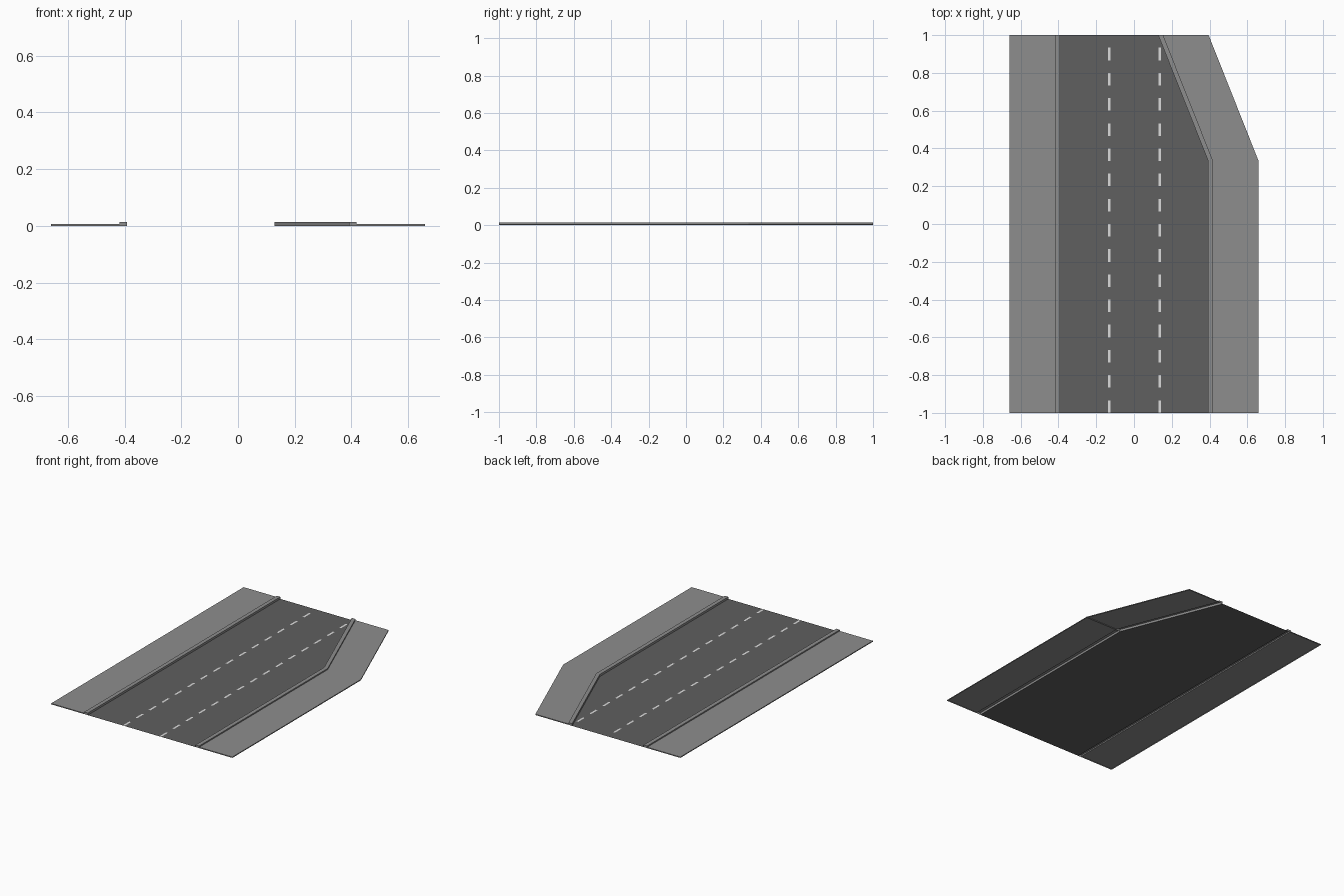
import bpy, bmesh

if "Cube" in bpy.data.objects:
    bpy.data.objects.remove(bpy.data.objects["Cube"])

def material(name, v):
    m = bpy.data.materials.new(name)
    m.diffuse_color = (v, v, v, 1)
    m.use_nodes = True
    m.node_tree.nodes["Principled BSDF"].inputs["Base Color"].default_value = m.diffuse_color
    return m

ASPHALT = material("asphalt grey", 0.115)
CONCRETE = material("concrete grey", 0.27)
PAINT = material("lane paint white", 0.72)

INNER, CURB, OUTER = 0.392, 0.418, 0.659   # road edge, curb back, outer edge
LOW, HIGH = 0.006, 0.014                   # pavement and curb heights
BEND_Y, SHIFT = 0.335, 0.264               # where the right side narrows, by one lane

def finish(bm, name, mat):
    mesh = bpy.data.meshes.new(name)
    bm.to_mesh(mesh)
    bm.free()
    mesh.materials.append(mat)
    ob = bpy.data.objects.new(name, mesh)
    bpy.context.collection.objects.link(ob)
    return ob

def sidewalk(name, side, stations):
    """Open-bottomed curb profile swept through (y, x shift) stations, ends capped."""
    profile = [(INNER, 0), (INNER, HIGH), (CURB, HIGH), (CURB, LOW), (OUTER, LOW), (OUTER, 0)]
    bm = bmesh.new()
    rows = [[bm.verts.new((side * x + dx, y, z)) for x, z in profile] for y, dx in stations]
    for a, b in zip(rows, rows[1:]):
        for i in range(len(profile) - 1):
            f = (a[i], a[i + 1], b[i + 1], b[i])
            bm.faces.new(f[::-1] if side > 0 else f)
    for row, start in ((rows[0], True), (rows[-1], False)):
        # curb end and pavement end
        bm.faces.new(row if (side < 0) != start else row[::-1])
    bm.normal_update()
    # make the walking surfaces face up
    if max(bm.faces, key=lambda f: f.calc_area()).normal.z < 0:
        bmesh.ops.reverse_faces(bm, faces=bm.faces[:])
    # end caps must face along the road
    for f in bm.faces:
        if abs(f.normal.y) > 0.99 and f.normal.y * (f.calc_center_median().y - sum(s[0] for s in stations) / len(stations)) < 0:
            f.normal_flip()
    return finish(bm, name, CONCRETE)

# road surface, narrowing by one lane on the right
bm = bmesh.new()
outline = [(-INNER, -1), (INNER, -1), (INNER, BEND_Y), (INNER - SHIFT, 1), (-INNER, 1)]
bm.faces.new([bm.verts.new((x, y, 0)) for x, y in outline])
finish(bm, "road_surface", ASPHALT)

# sidewalks with raised curbs
sidewalk("left_sidewalk", -1, [(-1, 0), (1, 0)])
sidewalk("right_sidewalk_straight", 1, [(-1, 0), (BEND_Y, 0)])
sidewalk("right_sidewalk_taper", 1, [(BEND_Y, 0), (1, -SHIFT)])

# dashed lane lines
for name, cx in (("left_lane_dashes", -0.131), ("right_lane_dashes", 0.136)):
    bm = bmesh.new()
    for k in range(15):
        y0 = -1 + k * 2 / 15
        y1 = y0 + 1 / 15
        bm.faces.new([bm.verts.new((cx + dx, y, 0.001)) for dx, y in
                      ((-0.0065, y0), (0.0065, y0), (0.0065, y1), (-0.0065, y1))])
    finish(bm, name, PAINT)
